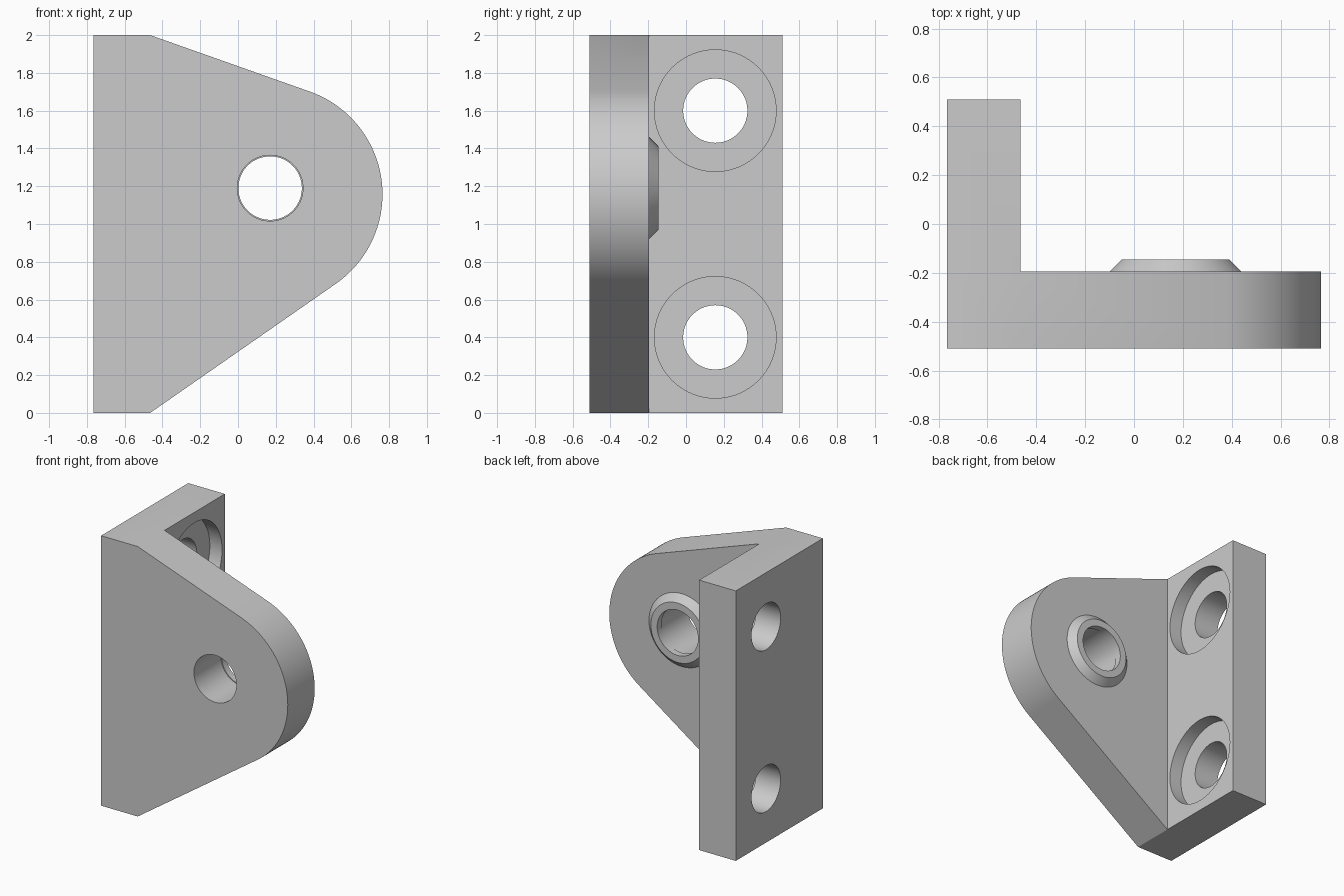
import bpy, bmesh
from math import pi, sin, cos, atan2, acos, hypot, radians
from mathutils import Matrix, Vector

if "Cube" in bpy.data.objects:
    bpy.data.objects.remove(bpy.data.objects["Cube"], do_unlink=True)

grey = bpy.data.materials.new("plain_grey")
grey.use_nodes = True
colour = (0.6, 0.6, 0.6, 1)
grey.diffuse_color = colour
grey.node_tree.nodes["Principled BSDF"].inputs["Base Color"].default_value = colour

LEFT, INNER = -0.765, -0.465      # flange thickness limits in x
FRONT, REAR, BACK = -0.51, -0.195, 0.51   # plate front, plate rear, flange end in y
HEIGHT = 2.0


def add_object(name, bm):
    bmesh.ops.recalc_face_normals(bm, faces=bm.faces)
    mesh = bpy.data.meshes.new(name)
    bm.to_mesh(mesh)
    bm.free()
    mesh.materials.append(grey)
    obj = bpy.data.objects.new(name, mesh)
    bpy.context.collection.objects.link(obj)
    return obj


def prism(name, points, y0, y1):
    """Extrude an x-z outline from y0 to y1."""
    bm = bmesh.new()
    face = bm.faces.new([bm.verts.new((x, y0, z)) for x, z in points])
    out = bmesh.ops.extrude_face_region(bm, geom=[face])
    moved = [v for v in out["geom"] if isinstance(v, bmesh.types.BMVert)]
    bmesh.ops.translate(bm, verts=moved, vec=(0, y1 - y0, 0))
    return add_object(name, bm)


def cone(name, start, end, r0, r1):
    """Round bar between two points with a radius at each end."""
    a, b = Vector(start), Vector(end)
    turn = Vector((0, 0, 1)).rotation_difference(b - a).to_matrix().to_4x4()
    bm = bmesh.new()
    bmesh.ops.create_cone(bm, cap_ends=True, segments=96, radius1=r0, radius2=r1,
                          depth=(b - a).length,
                          matrix=Matrix.Translation((a + b) / 2) @ turn)
    return add_object(name, bm)


def combine(body, tool, operation):
    mod = body.modifiers.new(tool.name, "BOOLEAN")
    mod.operation, mod.solver, mod.object = operation, "EXACT", tool
    bpy.ops.object.select_all(action="DESELECT")
    bpy.context.view_layer.objects.active = body
    body.select_set(True)
    bpy.ops.object.modifier_apply(modifier=mod.name)
    bpy.data.objects.remove(tool, do_unlink=True)


# Side plate: straight edges running tangent into a round nose
cx, cz, radius = 0.188, 1.157, 0.577


def tangent_angle(x, z, side):
    dx, dz = x - cx, z - cz
    return atan2(dz, dx) + side * acos(radius / hypot(dx, dz))


low = tangent_angle(INNER, 0, 1)
high = tangent_angle(INNER, HEIGHT, -1)
low = (low + pi) % (2 * pi) - pi
steps = 64
nose = [(cx + radius * cos(a), cz + radius * sin(a))
        for a in (low + (high - low) * i / steps for i in range(steps + 1))]
outline = [(LEFT, 0), (INNER, 0)] + nose + [(INNER, HEIGHT), (LEFT, HEIGHT)]
bracket = prism("bracket", outline, FRONT, REAR)

# Mounting flange, overlapping the plate for a clean join
flange = prism("flange", [(LEFT, 0), (INNER, 0), (INNER, HEIGHT), (LEFT, HEIGHT)],
               FRONT, BACK)
combine(bracket, flange, "UNION")

# Tapered boss around the pivot hole
px, pz = 0.17, 1.19
sink = 0.02
boss = cone("boss", (px, REAR - sink, pz), (px, REAR + 0.05, pz), 0.27 + sink, 0.22)
combine(bracket, boss, "UNION")

# Pivot hole, a hair narrower through the boss
combine(bracket, cone("pivot_hole", (px, -1, pz), (px, 0.2, pz), 0.168, 0.168), "DIFFERENCE")
combine(bracket, cone("pivot_bore", (px, -1, pz), (px, REAR, pz), 0.174, 0.174), "DIFFERENCE")

# Counterbored screw holes in the flange
for z in (0.4, 1.6):
    hole = cone("screw_hole", (-1, 0.155, z), (0, 0.155, z), 0.17, 0.17)
    combine(bracket, hole, "DIFFERENCE")
    recess = cone("screw_recess", (INNER - 0.1, 0.155, z), (0, 0.155, z), 0.322, 0.322)
    combine(bracket, recess, "DIFFERENCE")

# Merge leftover coplanar splits and shade the round surfaces smoothly
bm = bmesh.new()
bm.from_mesh(bracket.data)
bmesh.ops.remove_doubles(bm, verts=bm.verts, dist=0.0001)
bmesh.ops.dissolve_limit(bm, angle_limit=radians(0.2), verts=bm.verts, edges=bm.edges)
bm.to_mesh(bracket.data)
bm.free()
bpy.context.view_layer.objects.active = bracket
bracket.select_set(True)
bpy.ops.object.shade_smooth_by_angle(angle=radians(25))
